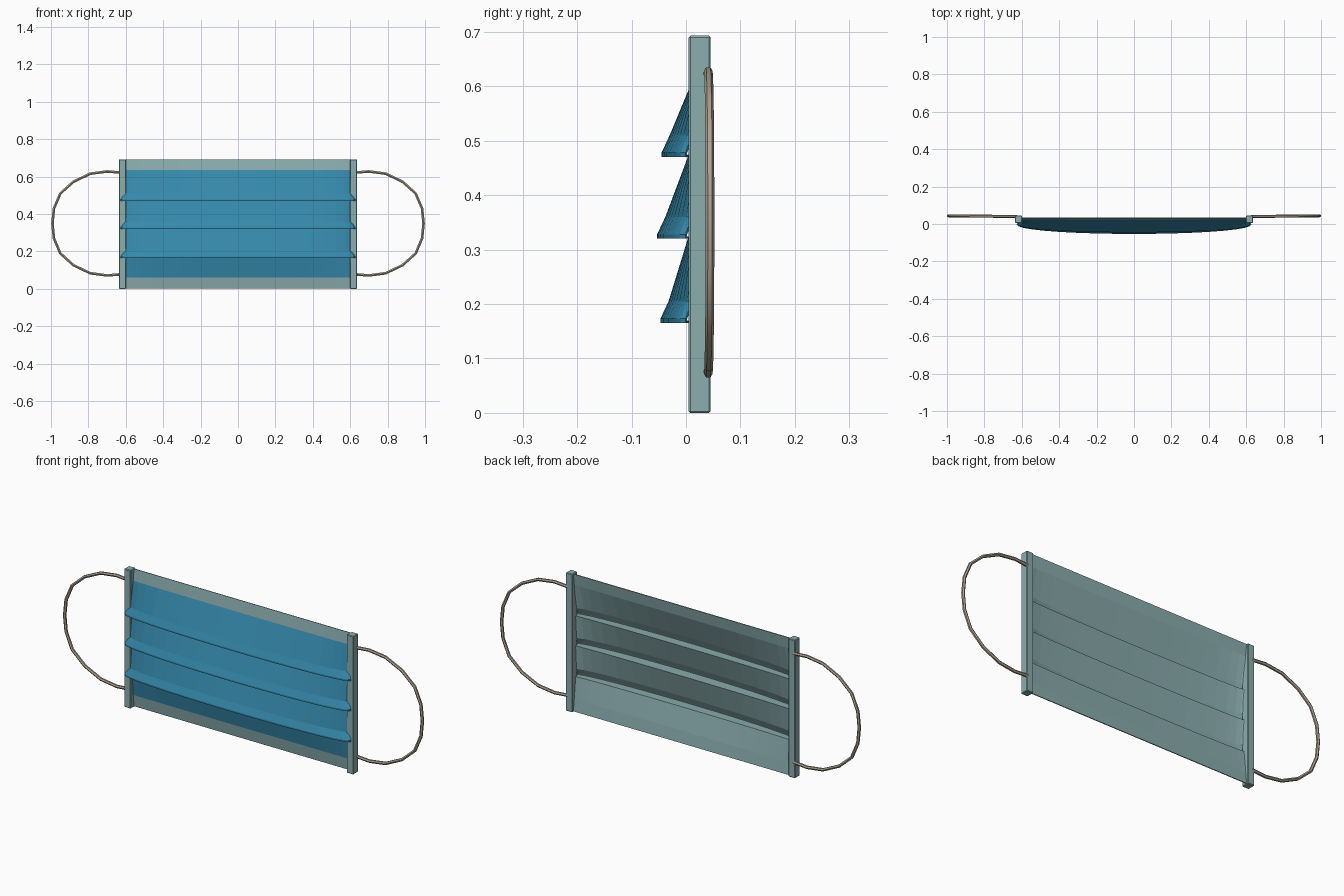
import bpy, bmesh, math

if "Cube" in bpy.data.objects:
    bpy.data.objects.remove(bpy.data.objects["Cube"])


def material(name, rgb):
    m = bpy.data.materials.new(name)
    m.diffuse_color = (*rgb, 1)
    m.use_nodes = True
    m.node_tree.nodes["Principled BSDF"].inputs["Base Color"].default_value = m.diffuse_color
    return m


blue = material("pleat blue", (0.036, 0.25, 0.41))
teal = material("pale teal", (0.26, 0.42, 0.43))
beige = material("cord beige", (0.42, 0.36, 0.29))


def add_object(name, bm, mats):
    mesh = bpy.data.meshes.new(name)
    bm.to_mesh(mesh)
    bm.free()
    for m in mats:
        mesh.materials.append(m)
    ob = bpy.data.objects.new(name, mesh)
    bpy.context.collection.objects.link(ob)
    return ob


# Pleated cloth: rows of (z, y at the sides, y in the middle, half width)
rows = [(0.692, 0.032, 0.032, 0.605), (0.635, 0.026, 0.022, 0.605)]
for tip, depth in ((0.470, -0.045), (0.320, -0.053), (0.165, -0.047)):
    rows += [(tip + 0.04, 0.011, depth + 0.015, 0.605),
             (tip + 0.008, -0.001, depth, 0.628),
             (tip, -0.001, depth, 0.628),
             (tip + 0.002, 0.018, 0.004, 0.605)]
rows += [(0.062, 0.026, 0.024, 0.605), (0.003, 0.032, 0.032, 0.605)]

SEG = 18
bm = bmesh.new()
grid = []
for z, y_side, y_mid, half in rows:
    line = []
    for i in range(SEG + 1):
        t = -math.cos(math.pi * i / SEG)
        bulge = max(0, 1 - t * t) ** 0.45
        line.append(bm.verts.new((t * half, y_side + (y_mid - y_side) * bulge, z)))
    grid.append(line)
for r in range(len(rows) - 1):
    for i in range(SEG):
        f = bm.faces.new((grid[r][i], grid[r + 1][i], grid[r + 1][i + 1], grid[r][i + 1]))
        # plain hem bands along the top and bottom
        f.material_index = 1 if r in (0, len(rows) - 2) else 0
cloth = add_object("pleated_cloth", bm, [blue, teal, teal])
lining = cloth.modifiers.new("lining", 'SOLIDIFY')
lining.thickness = 0.004
lining.offset = -1
lining.material_offset = 1

for side, label in ((-1, "left"), (1, "right")):
    # Side binding strip
    bm = bmesh.new()
    bmesh.ops.create_cube(bm, size=1)
    for v in bm.verts:
        v.co = (side * 0.6175 + v.co.x * 0.037, 0.025 + v.co.y * 0.040, 0.3465 + v.co.z * 0.693)
    strip = add_object(label + "_side_strip", bm, [teal])
    bevel = strip.modifiers.new("soft edge", 'BEVEL')
    bevel.width = 0.003
    bevel.segments = 1

    # Ear loop cord
    path = [(0.625, 0.622), (0.70, 0.628), (0.79, 0.616), (0.88, 0.573), (0.95, 0.51),
            (0.984, 0.43), (0.992, 0.35), (0.984, 0.27), (0.95, 0.19), (0.88, 0.127),
            (0.79, 0.084), (0.70, 0.072), (0.625, 0.078)]
    curve = bpy.data.curves.new(label + "_ear_loop", 'CURVE')
    curve.dimensions = '3D'
    curve.bevel_depth = 0.008
    curve.bevel_resolution = 1
    curve.use_fill_caps = True
    spline = curve.splines.new('POLY')
    spline.points.add(len(path) - 1)
    for p, (x, z) in zip(spline.points, path):
        p.co = (side * x, 0.040 + 0.004 * (x - 0.625) / 0.367, z, 1)
    curve.materials.append(beige)
    loop = bpy.data.objects.new(label + "_ear_loop", curve)
    bpy.context.collection.objects.link(loop)
    bpy.ops.object.select_all(action='DESELECT')
    loop.select_set(True)
    bpy.context.view_layer.objects.active = loop
    bpy.ops.object.convert(target='MESH')
    bpy.ops.object.shade_smooth_by_angle(angle=math.radians(50))
